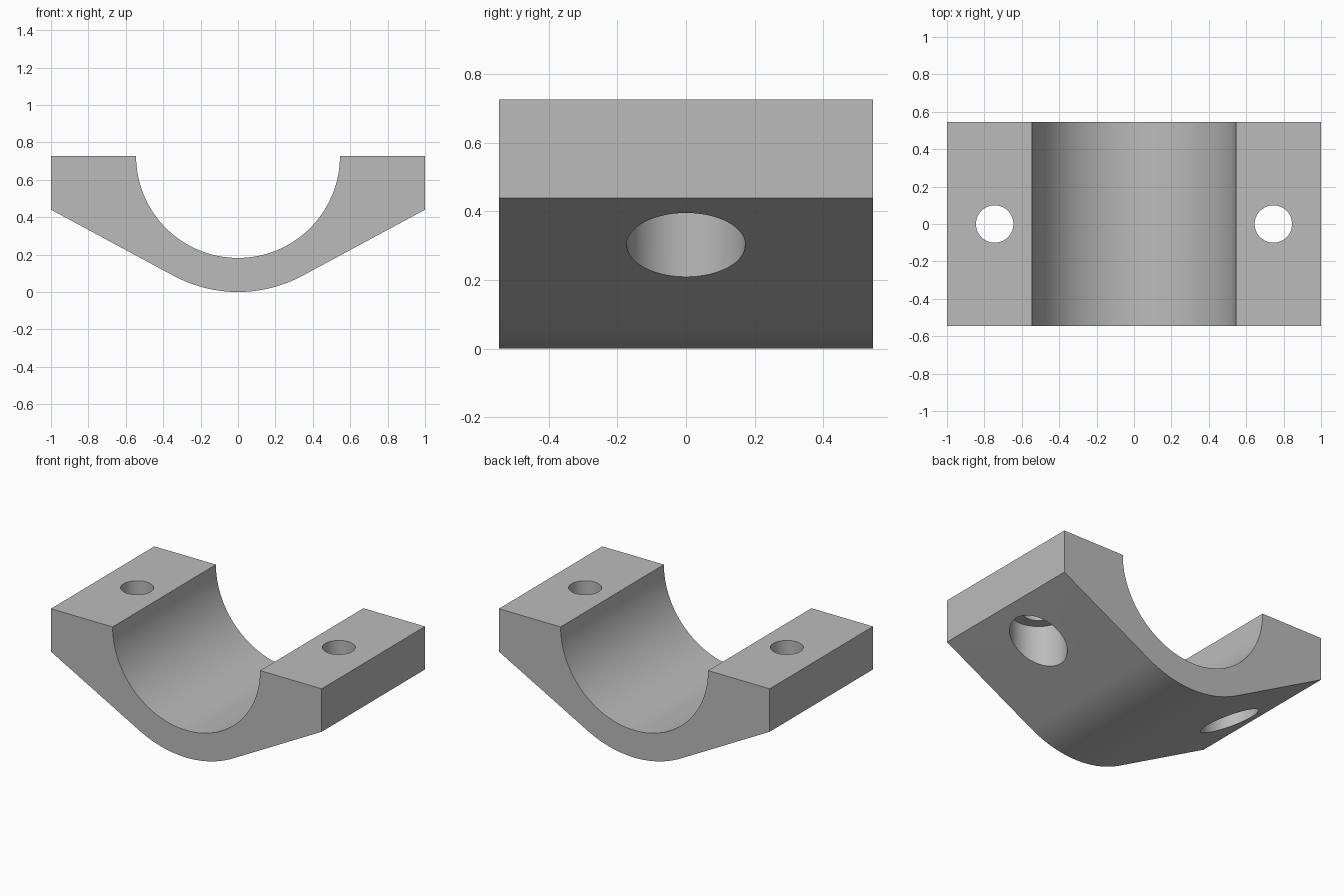
import bpy
import bmesh
from math import cos, sin, pi, acos, atan2, hypot, radians

cube = bpy.data.objects.get("Cube")
if cube:
    bpy.data.objects.remove(cube, do_unlink=True)

TOP = 0.727          # height of the flat clamping faces and bore axis
BORE_R = 0.545
OUTER_R = TOP
DEPTH = 1.09
EDGE_Z = 0.44        # lower edge of the end faces
HOLE_X = 0.745

grey = bpy.data.materials.new("plain grey")
grey.use_nodes = True
grey.diffuse_color = (0.5, 0.5, 0.5, 1)
grey.node_tree.nodes["Principled BSDF"].inputs["Base Color"].default_value = (0.5, 0.5, 0.5, 1)


def new_object(name, bm):
    bmesh.ops.recalc_face_normals(bm, faces=bm.faces)
    mesh = bpy.data.meshes.new(name)
    bm.to_mesh(mesh)
    bm.free()
    mesh.materials.append(grey)
    obj = bpy.data.objects.new(name, mesh)
    bpy.context.collection.objects.link(obj)
    return obj


def arc(radius, start, end, steps):
    angles = [start + (end - start) * i / steps for i in range(steps + 1)]
    return [(radius * cos(a), TOP + radius * sin(a)) for a in angles]


# Clamp half: bore arc, flat flanges, sloped sides tangent to the outer arc
drop = TOP - EDGE_Z
tangent = -atan2(drop, 1) - acos(OUTER_R / hypot(1, drop))
profile = arc(BORE_R, -pi, 0, 64)
profile += [(1, TOP), (1, EDGE_Z)]
profile += arc(OUTER_R, tangent, -pi - tangent, 32)
profile += [(-1, EDGE_Z), (-1, TOP)]

bm = bmesh.new()
face = bm.faces.new([bm.verts.new((x, -DEPTH / 2, z)) for x, z in profile])
extruded = bmesh.ops.extrude_face_region(bm, geom=[face], use_keep_orig=True)
moved = [v for v in extruded["geom"] if isinstance(v, bmesh.types.BMVert)]
bmesh.ops.translate(bm, verts=moved, vec=(0, DEPTH, 0))
clamp = new_object("clamp_half", bm)


# Stepped bolt hole: narrow shaft with a wide counterbore from below
def bolt_cutter(name, x):
    bm = bmesh.new()
    steps = [(0.173, -0.1), (0.173, 0.5), (0.1, 0.5), (0.1, 0.9)]
    count = 64
    rings = [[bm.verts.new((x + r * cos(2 * pi * i / count), r * sin(2 * pi * i / count), z))
              for i in range(count)] for r, z in steps]
    for low, high in zip(rings, rings[1:]):
        for i in range(count):
            j = (i + 1) % count
            bm.faces.new((low[i], low[j], high[j], high[i]))
    bm.faces.new(rings[0])
    bm.faces.new(rings[-1])
    return new_object(name, bm)


bpy.context.view_layer.objects.active = clamp
clamp.select_set(True)
for side, x in (("left", HOLE_X), ("right", -HOLE_X)):
    cutter = bolt_cutter(side + "_bolt_cutter", x)
    cut = clamp.modifiers.new(side + " bolt hole", "BOOLEAN")
    cut.operation = "DIFFERENCE"
    cut.solver = "EXACT"
    cut.object = cutter
    bpy.ops.object.modifier_apply(modifier=cut.name)
    bpy.data.objects.remove(cutter, do_unlink=True)

bpy.ops.object.shade_smooth_by_angle(angle=radians(25))
